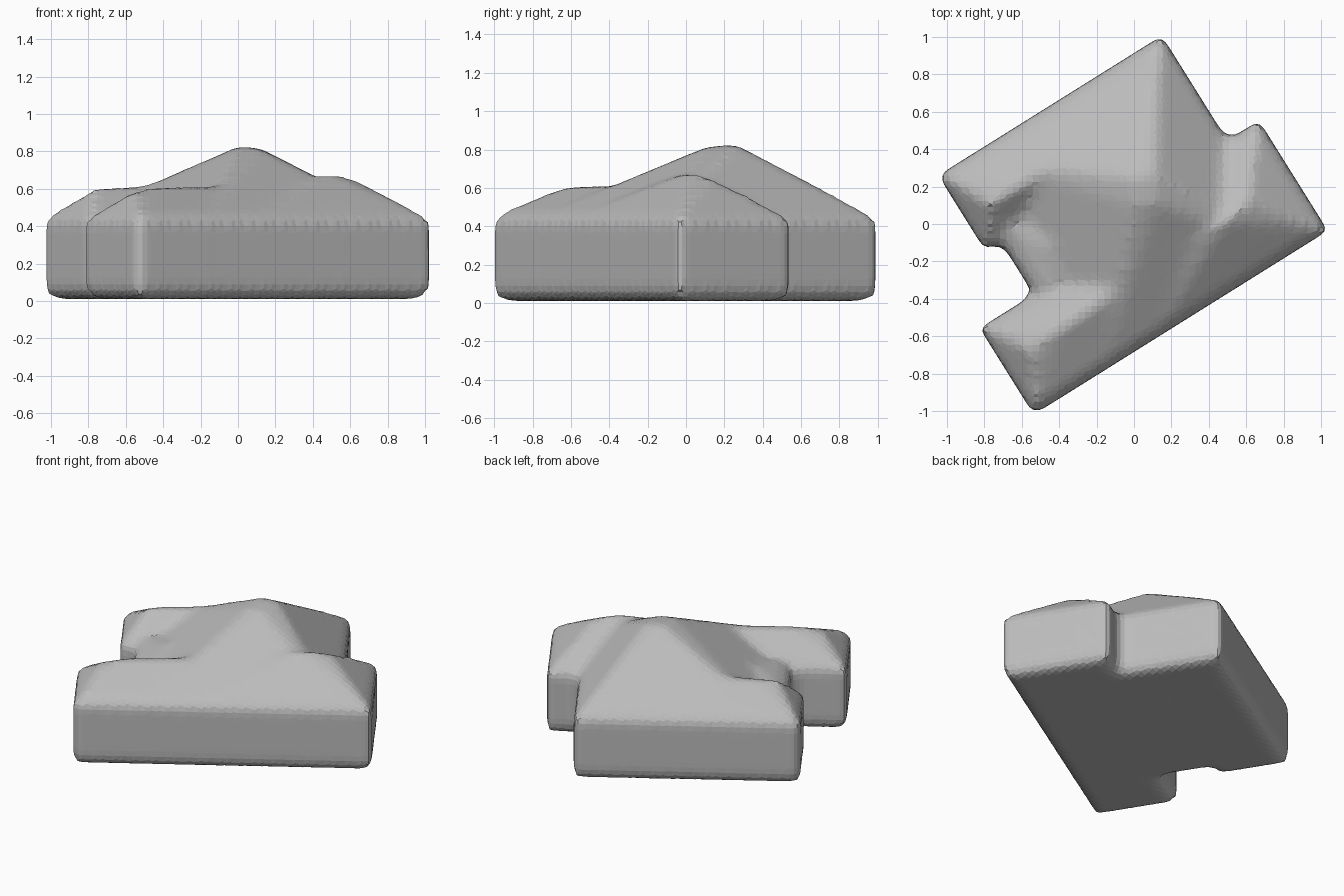
import bpy, bmesh
from math import radians
from mathutils import Matrix, Vector

cube = bpy.data.objects.get("Cube")
if cube:
    bpy.data.objects.remove(cube, do_unlink=True)

TURN = Matrix.Rotation(radians(32), 4, 'Z')
bm = bmesh.new()


def hipped_block(u0, u1, v0, v1, ridge, eave=0.43):
    """Box with a chamfered foot, a rounded eave and a roof over the ridge points."""
    points = list(ridge)
    for inset, z in ((0.03, 0.01), (0.0, 0.07), (0.0, eave), (0.05, eave + 0.045)):
        points += [(u, v, z) for u in (u0 + inset, u1 - inset)
                   for v in (v0 + inset, v1 - inset)]
    verts = [bm.verts.new(TURN @ Vector(p)) for p in points]
    bmesh.ops.convex_hull(bm, input=verts)


# Central body with a steep pyramid roof and a small flat top
hipped_block(-0.56, 0.66, -0.58, 0.775,
             [(0.05, 0.08, 0.81), (0.13, 0.21, 0.83),
              (0.16, 0.03, 0.81), (0.24, 0.17, 0.82)])
# Low wall in the gap between the left ends of the wings
hipped_block(-0.655, 0.0, -0.15, 0.45, [(-0.45, 0.14, 0.53)])
# Long front wing, its right end slightly deeper than its left
hipped_block(-0.995, 0.3, -0.58, -0.035,
             [(-0.83, -0.28, 0.59), (-0.62, -0.26, 0.62), (0.1, -0.23, 0.63)])
hipped_block(-0.2, 0.86, -0.58, 0.115,
             [(0.1, -0.22, 0.64), (0.42, -0.25, 0.68), (0.58, -0.22, 0.66)])
# Shorter back wing
hipped_block(-0.75, 0.3, 0.3, 0.775,
             [(-0.6, 0.49, 0.6), (-0.45, 0.5, 0.62), (0.0, 0.48, 0.64)])

mesh = bpy.data.meshes.new("house_body")
bm.to_mesh(mesh)
bm.free()
house = bpy.data.objects.new("house_body", mesh)
bpy.context.collection.objects.link(house)
bpy.ops.object.select_all(action='DESELECT')
house.select_set(True)
bpy.context.view_layer.objects.active = house

# Fuse the blocks and soften their edges
fuse = house.modifiers.new("fuse", 'REMESH')
fuse.mode = 'VOXEL'
fuse.voxel_size = 0.035
soften = house.modifiers.new("soften", 'SMOOTH')
soften.factor = 0.5
soften.iterations = 5
facet = house.modifiers.new("facet", 'DECIMATE')
facet.ratio = 0.5
for name in ("fuse", "soften", "facet"):
    bpy.ops.object.modifier_apply(modifier=name)

# Plain grey clay
grey = bpy.data.materials.new("plain_grey")
grey.use_nodes = True
colour = (0.5, 0.5, 0.5, 1)
grey.diffuse_color = colour
grey.node_tree.nodes["Principled BSDF"].inputs["Base Color"].default_value = colour
house.data.materials.clear()
house.data.materials.append(grey)
bpy.ops.object.shade_flat()
